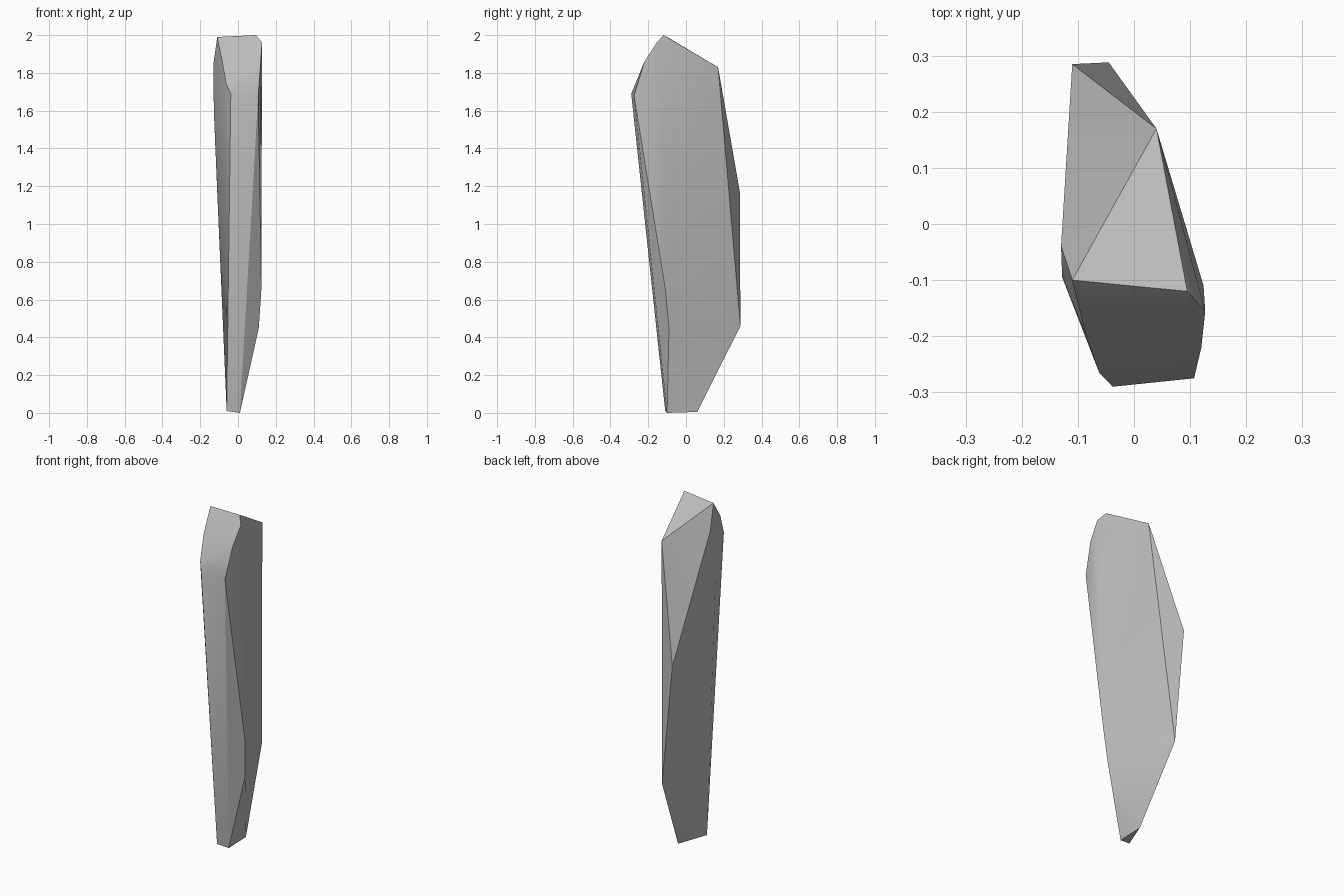
import bpy
import bmesh
import math

# Remove the default cube if the scene has it
default_cube = bpy.data.objects.get("Cube")
if default_cube:
    bpy.data.objects.remove(default_cube, do_unlink=True)


def make_material(name, colour):
    material = bpy.data.materials.new(name)
    material.use_nodes = True
    material.diffuse_color = colour
    material.node_tree.nodes["Principled BSDF"].inputs["Base Color"].default_value = colour
    return material


def make_hull(name, corners, material):
    """Wrap a tight convex skin around the corner points."""
    mesh = bpy.data.meshes.new(name)
    bm = bmesh.new()
    for corner in corners:
        bm.verts.new(corner)
    hull = bmesh.ops.convex_hull(bm, input=bm.verts)
    loose = [v for v in bm.verts if not v.link_faces]
    bmesh.ops.delete(bm, geom=loose, context="VERTS")
    bmesh.ops.recalc_face_normals(bm, faces=bm.faces)
    bm.to_mesh(mesh)
    bm.free()
    mesh.materials.append(material)
    obj = bpy.data.objects.new(name, mesh)
    bpy.context.collection.objects.link(obj)
    return obj


# Sloping cap of the shard
cap = [(-.11, -.1, 1.99), (.095, -.12, 2), (.04, .17, 1.83)]

# Rounded brow between the cap and the front face
brow = [(.127, -.155, 1.96), (.12, -.22, 1.86), (.107, -.275, 1.68),
        (-.038, -.29, 1.69), (-.062, -.265, 1.74), (-.085, -.2, 1.87)]

# Shoulders along the right flank
flank = [(-.13, -.04, 1.85), (-.128, -.095, 1.6)]

# Back ridge and the lower left edge
ridge = [(-.11, .285, 1.17), (-.045, .288, .46)]
edge = [(.124, -.11, .66), (.11, -.09, .45)]

# Narrow foot
foot = [(-.06, -.11, .01), (.01, -.1, 0), (.01, .06, .005)]

stone = make_material("grey stone", (.5, .5, .5, 1))
shard = make_hull("stone_shard", cap + brow + flank + ridge + edge + foot, stone)

# Soft shading over shallow bends, crisp main edges
bpy.ops.object.select_all(action="DESELECT")
shard.select_set(True)
bpy.context.view_layer.objects.active = shard
bpy.ops.object.shade_smooth_by_angle(angle=math.radians(30))
